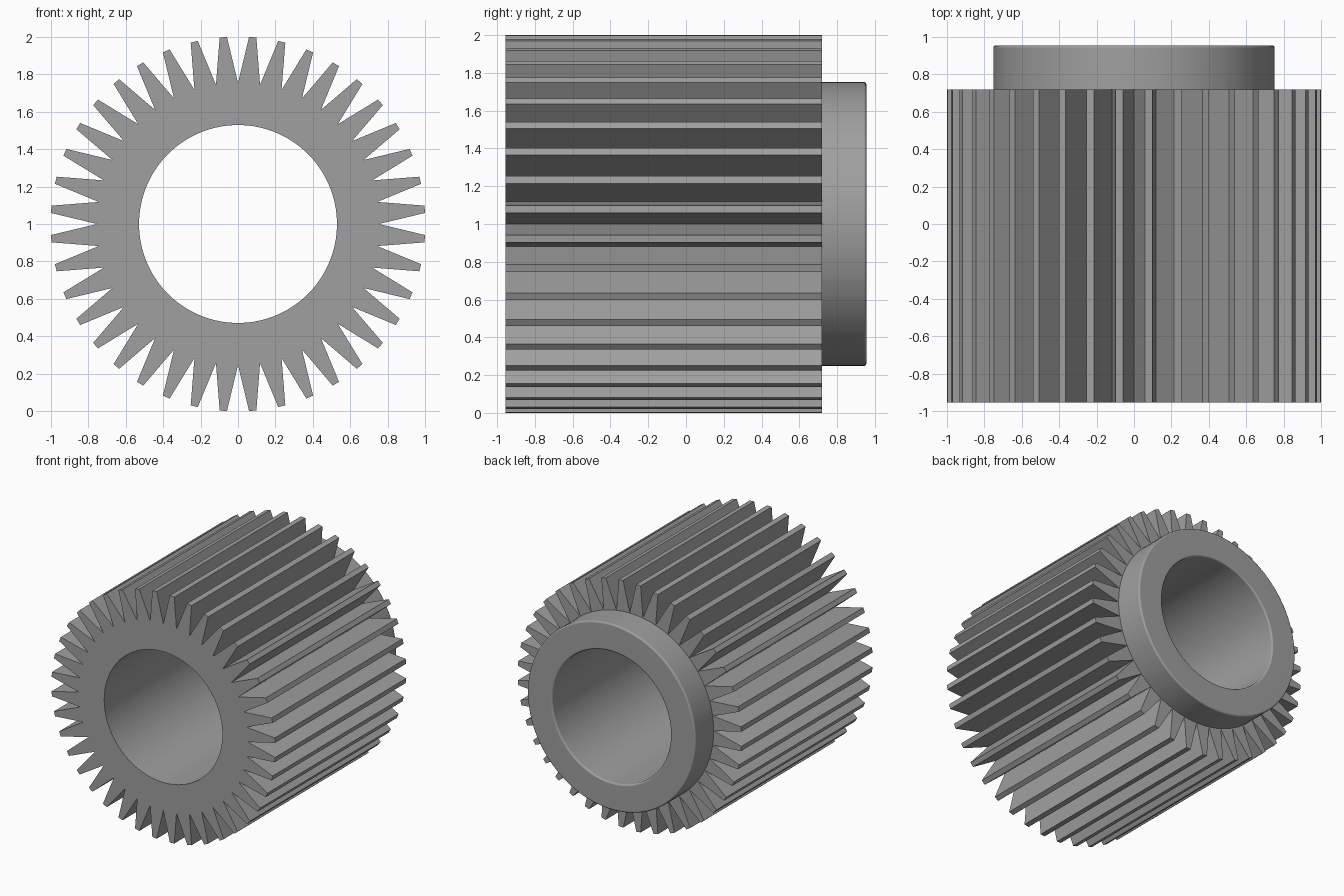
import bpy, bmesh
from math import sin, cos, pi, radians

old = bpy.data.objects.get("Cube")
if old:
    bpy.data.objects.remove(old, do_unlink=True)

TEETH = 40
TIP_R, ROOT_R, BORE_R, COLLAR_R = 1.0018, 0.754, 0.529, 0.752
FRONT, SHOULDER, BACK = -0.955, 0.72, 0.955
FILLET = 0.014
TIP_HALF = radians(1.12)

steel = bpy.data.materials.new("plain grey")
steel.use_nodes = True
grey = (0.35, 0.35, 0.35, 1.0)
steel.diffuse_color = grey
steel.node_tree.nodes["Principled BSDF"].inputs["Base Color"].default_value = grey

# Three angles per tooth: root, then the two corners of the tip
pitch = 2 * pi / TEETH
ANGLES = [k * pitch + a for k in range(TEETH)
          for a in (0, pitch / 2 - TIP_HALF, pitch / 2 + TIP_HALF)]


def circle(r, y):
    return [(r * sin(a), y, 1 + r * cos(a)) for a in ANGLES]


def toothed(y):
    radii = (ROOT_R, TIP_R, TIP_R) * TEETH
    return [(r * sin(a), y, 1 + r * cos(a)) for r, a in zip(radii, ANGLES)]


def loft(name, rings):
    """Skin a series of matching rings with quads."""
    bm = bmesh.new()
    rows = [[bm.verts.new(p) for p in ring] for ring in rings]
    n = len(ANGLES)
    for a, b in zip(rows, rows[1:]):
        for j in range(n):
            k = (j + 1) % n
            bm.faces.new((a[j], b[j], b[k], a[k]))
    mesh = bpy.data.meshes.new(name)
    bm.to_mesh(mesh)
    bm.free()
    mesh.materials.append(steel)
    obj = bpy.data.objects.new(name, mesh)
    bpy.context.collection.objects.link(obj)
    bpy.ops.object.select_all(action='DESELECT')
    obj.select_set(True)
    bpy.context.view_layer.objects.active = obj
    bpy.ops.object.shade_smooth_by_angle(angle=radians(30))
    mod = obj.modifiers.new("flat_face_normals", 'WEIGHTED_NORMAL')
    mod.keep_sharp = True
    return obj


def fillet(r, sign):
    """Quarter-round rings at the back edge; sign is the side the metal is on."""
    arc = [i * pi / 8 for i in range(5)]
    return [circle(r + sign * FILLET * (1 - cos(t)),
                   BACK - FILLET * (1 - sin(t))) for t in arc]


# Toothed body with its bore
loft("gear_body", [circle(COLLAR_R, SHOULDER), toothed(SHOULDER), toothed(FRONT),
                   circle(BORE_R, FRONT), circle(BORE_R, SHOULDER)])

# Rear collar, rounded on the inner and outer back edges
loft("rear_collar", [circle(BORE_R, SHOULDER)] + fillet(BORE_R, 1)
     + fillet(COLLAR_R, -1)[::-1] + [circle(COLLAR_R, SHOULDER)])
